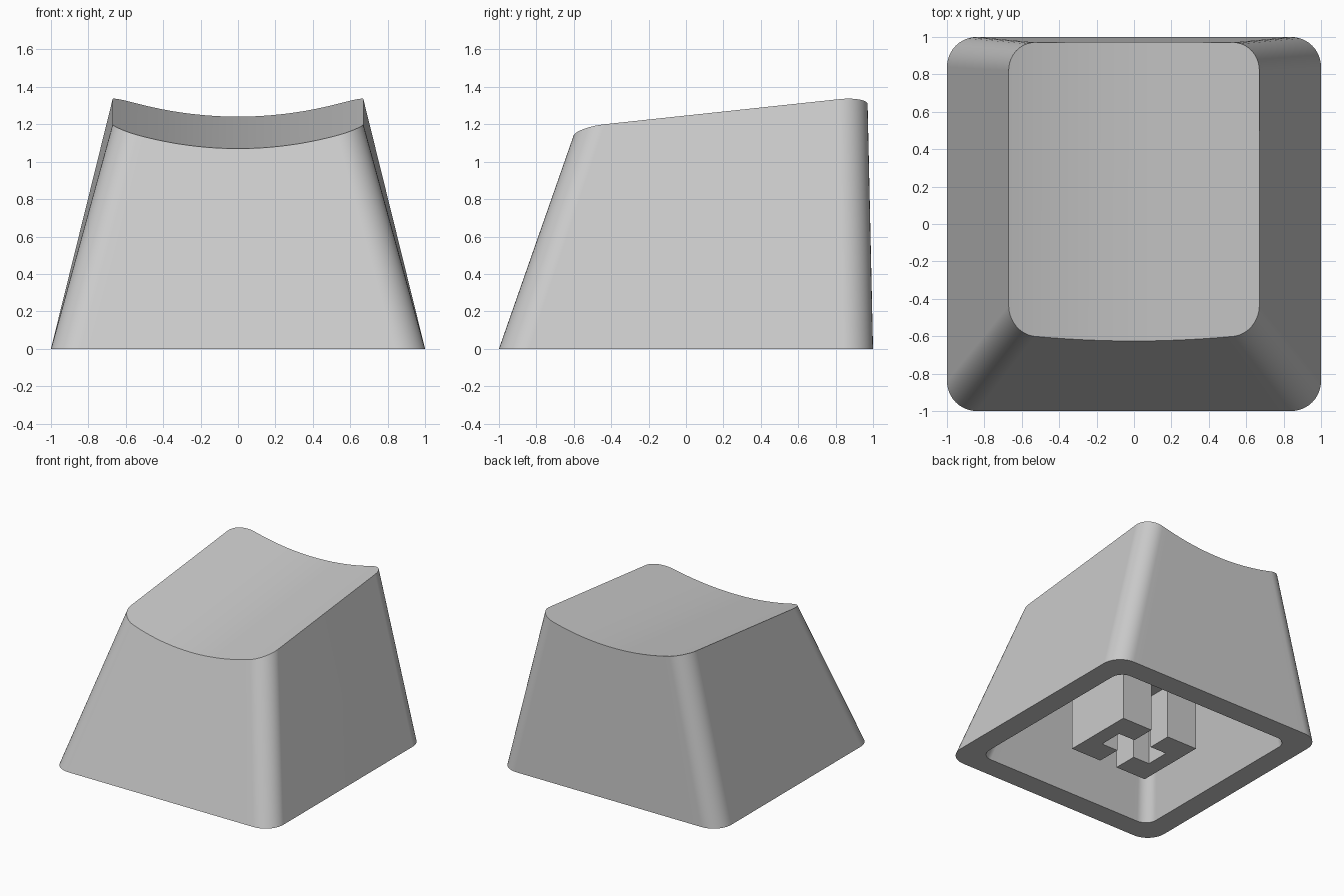
import bpy, bmesh, math
from mathutils import Vector

cube = bpy.data.objects.get("Cube")
if cube:
    bpy.data.objects.remove(cube, do_unlink=True)

# One plain plastic colour
plastic = bpy.data.materials.new("light grey plastic")
plastic.use_nodes = True
GREY = (0.6, 0.6, 0.6, 1)
plastic.diffuse_color = GREY
plastic.node_tree.nodes["Principled BSDF"].inputs["Base Color"].default_value = GREY

ARC, SPAN = 10, 24                 # corner and straight-edge segments
DISH_R, SLOPE, LOW = 2.1, 0.107, 1.137
TOP_X, RIM_Z = 0.67, 1.248         # half width and height of the dish edge
CEILING = 0.92


def finish(bm, name):
    bmesh.ops.recalc_face_normals(bm, faces=bm.faces)
    mesh = bpy.data.meshes.new(name)
    bm.to_mesh(mesh)
    bm.free()
    obj = bpy.data.objects.new(name, mesh)
    bpy.context.collection.objects.link(obj)
    mesh.materials.append(plastic)
    return obj


def rounded_rows(hx, y0, y1, r, height):
    """Front and back halves of a rounded rectangle, each left to right."""
    left = []
    for i in range(ARC + 1):
        a = math.pi / 2 * i / ARC
        left.append((-hx + r - r * math.cos(a), r - r * math.sin(a)))
    straight = [((hx - r) * (2 * i / SPAN - 1), 0) for i in range(1, SPAN)]
    cols = left + straight + [(-x, d) for x, d in reversed(left)]
    front = [Vector((x, y0 + d, height(y0 + d))) for x, d in cols]
    back = [Vector((x, y1 - d, height(y1 - d))) for x, d in cols]
    return front, back


def drop_to_dish(base, top):
    """Slide a point down its wall line until it meets the dished top."""
    def gap(t):
        p = base.lerp(top, t)
        sag = DISH_R - math.sqrt(DISH_R ** 2 - p.x ** 2)
        return p.z - (LOW + SLOPE * p.y + sag)
    lo, hi = 0.5, 1.2
    for _ in range(40):
        mid = (lo + hi) / 2
        lo, hi = (mid, hi) if gap(mid) < 0 else (lo, mid)
    return base.lerp(top, lo)


# Hollow cap shell: dished top, sloping walls, rim, cavity
outer = rounded_rows(1, -1, 1, 0.16, lambda y: 0)
plane = rounded_rows(TOP_X, -0.585, 0.97, 0.15, lambda y: RIM_Z + SLOPE * y)
dish = [[drop_to_dish(b, t) for b, t in zip(*rows)] for rows in zip(outer, plane)]
inner = rounded_rows(0.82, -0.82, 0.82, 0.1, lambda y: 0)
roof = rounded_rows(0.59, -0.52, 0.8, 0.09, lambda y: CEILING)

bm = bmesh.new()
levels = [[[bm.verts.new(p) for p in row] for row in rows]
          for rows in (dish, outer, inner, roof)]
loops = [front + back[::-1] for front, back in levels]
for a, b in zip(loops, loops[1:]):
    for i in range(len(a)):
        j = (i + 1) % len(a)
        bm.faces.new((a[i], a[j], b[j], b[i]))
for front, back in (levels[0], levels[-1]):
    for i in range(len(front) - 1):
        bm.faces.new((front[i], front[i + 1], back[i + 1], back[i]))
cap = finish(bm, "cap_shell")

bpy.ops.object.select_all(action='DESELECT')
cap.select_set(True)
bpy.context.view_layer.objects.active = cap
bpy.ops.object.shade_smooth_by_angle(angle=math.radians(30))
cap.modifiers.new("even_shading", 'WEIGHTED_NORMAL').keep_sharp = True


def box(name, hx, hy, z0, z1):
    bm = bmesh.new()
    bmesh.ops.create_cube(bm, size=1)
    for v in bm.verts:
        v.co = (v.co.x * 2 * hx, v.co.y * 2 * hy, z1 if v.co.z > 0 else z0)
    return finish(bm, name)


# Switch stem with a cross-shaped socket
stem = box("stem", 0.357, 0.3, 0, CEILING + 0.02)
cutters = [box("socket_long", 0.08, 0.4, -0.2, 0.44),
           box("socket_cross", 0.23, 0.1, -0.2, 0.44)]
for cutter in cutters:
    cut = stem.modifiers.new(cutter.name, 'BOOLEAN')
    cut.operation, cut.solver, cut.object = 'DIFFERENCE', 'EXACT', cutter
    cutter.hide_render = True
bpy.context.view_layer.update()
carved = bpy.data.meshes.new_from_object(
    stem.evaluated_get(bpy.context.evaluated_depsgraph_get()))
stem.modifiers.clear()
stem.data = carved
for cutter in cutters:
    bpy.data.objects.remove(cutter, do_unlink=True)
